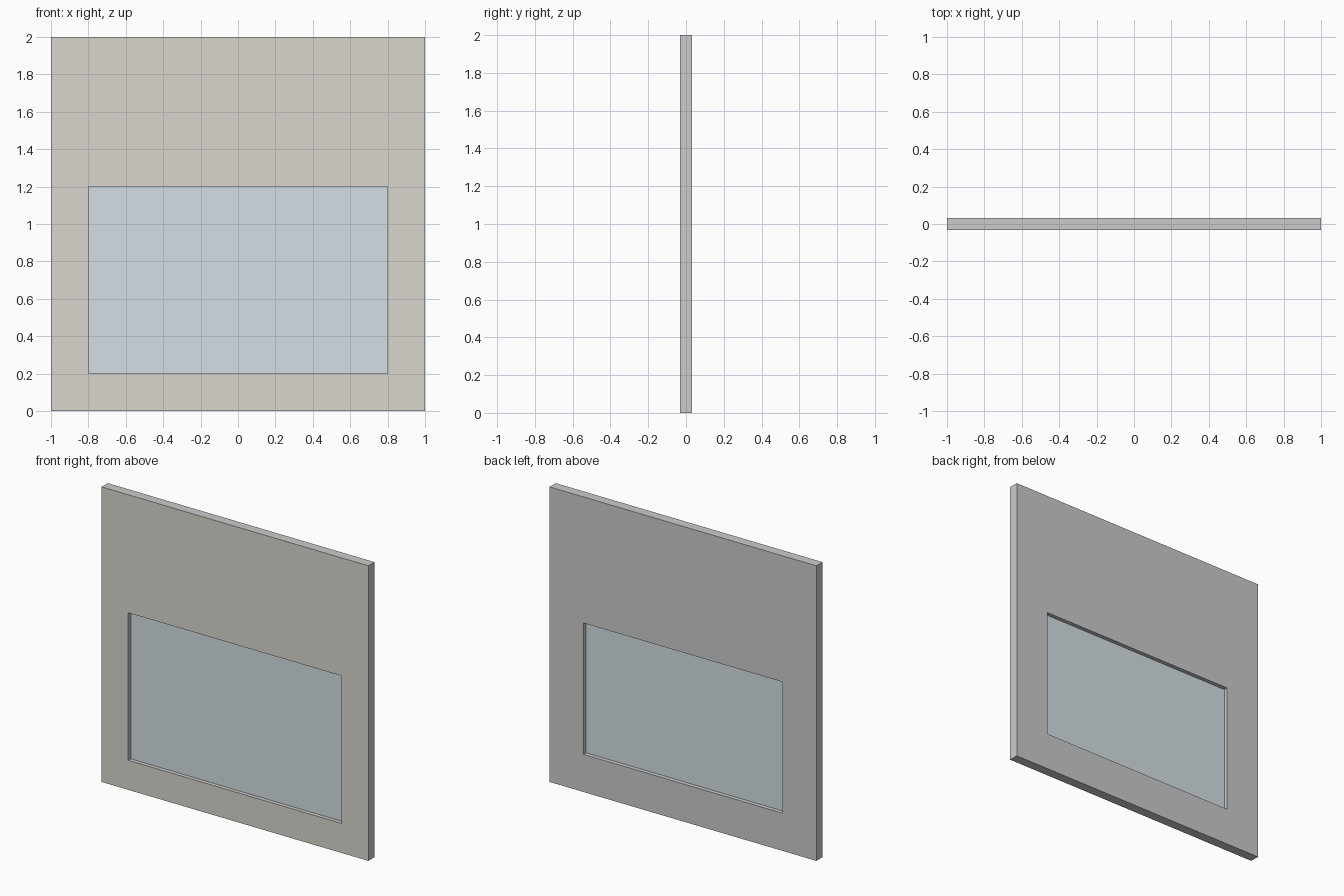
import bpy, bmesh

if "Cube" in bpy.data.objects:
    bpy.data.objects.remove(bpy.data.objects["Cube"])

T = 0.033          # half thickness of the panel
SEAT = 0.005       # depth where the glass rests against the rear lip


def material(name, color):
    m = bpy.data.materials.new(name)
    m.diffuse_color = (*color, 1)
    m.use_nodes = True
    m.node_tree.nodes["Principled BSDF"].inputs["Base Color"].default_value = m.diffuse_color
    return m


def add_object(name, bm, mats):
    bmesh.ops.recalc_face_normals(bm, faces=bm.faces)
    mesh = bpy.data.meshes.new(name)
    bm.to_mesh(mesh)
    bm.free()
    for m in mats:
        mesh.materials.append(m)
    ob = bpy.data.objects.new(name, mesh)
    bpy.context.collection.objects.link(ob)
    return ob


def rect(bm, half_w, z0, z1, y):
    return [bm.verts.new((x, y, z)) for x, z in
            ((-half_w, z0), (half_w, z0), (half_w, z1), (-half_w, z1))]


def bridge(bm, a, b):
    return [bm.faces.new((a[i], a[(i + 1) % 4], b[(i + 1) % 4], b[i]))
            for i in range(4)]


grey = material("frame_grey", (0.6, 0.6, 0.6))
beige = material("front_beige", (0.70, 0.67, 0.61))
blue = material("glass_blue", (0.66, 0.74, 0.79))

# Wall panel: larger front opening stepping down to a rear lip
bm = bmesh.new()
loops = [rect(bm, *r) for r in (
    (1.0, 0.0, 2.0, -T),
    (0.8, 0.2, 1.2, -T),
    (0.8, 0.2, 1.2, SEAT),
    (0.745, 0.255, 1.145, SEAT),
    (0.745, 0.255, 1.145, T),
    (1.0, 0.0, 2.0, T))]
for i, loop in enumerate(loops):
    for f in bridge(bm, loop, loops[(i + 1) % len(loops)]):
        f.material_index = 1 if i == 0 else 0   # only the front face is beige
add_object("wall_panel", bm, (grey, beige))

# Glass pane seated in the rebate
bm = bmesh.new()
front, back = (rect(bm, 0.8, 0.2, 1.2, y) for y in (-0.006, SEAT))
bm.faces.new(front)
bm.faces.new(back)
bridge(bm, front, back)
add_object("window_glass", bm, (blue,))
